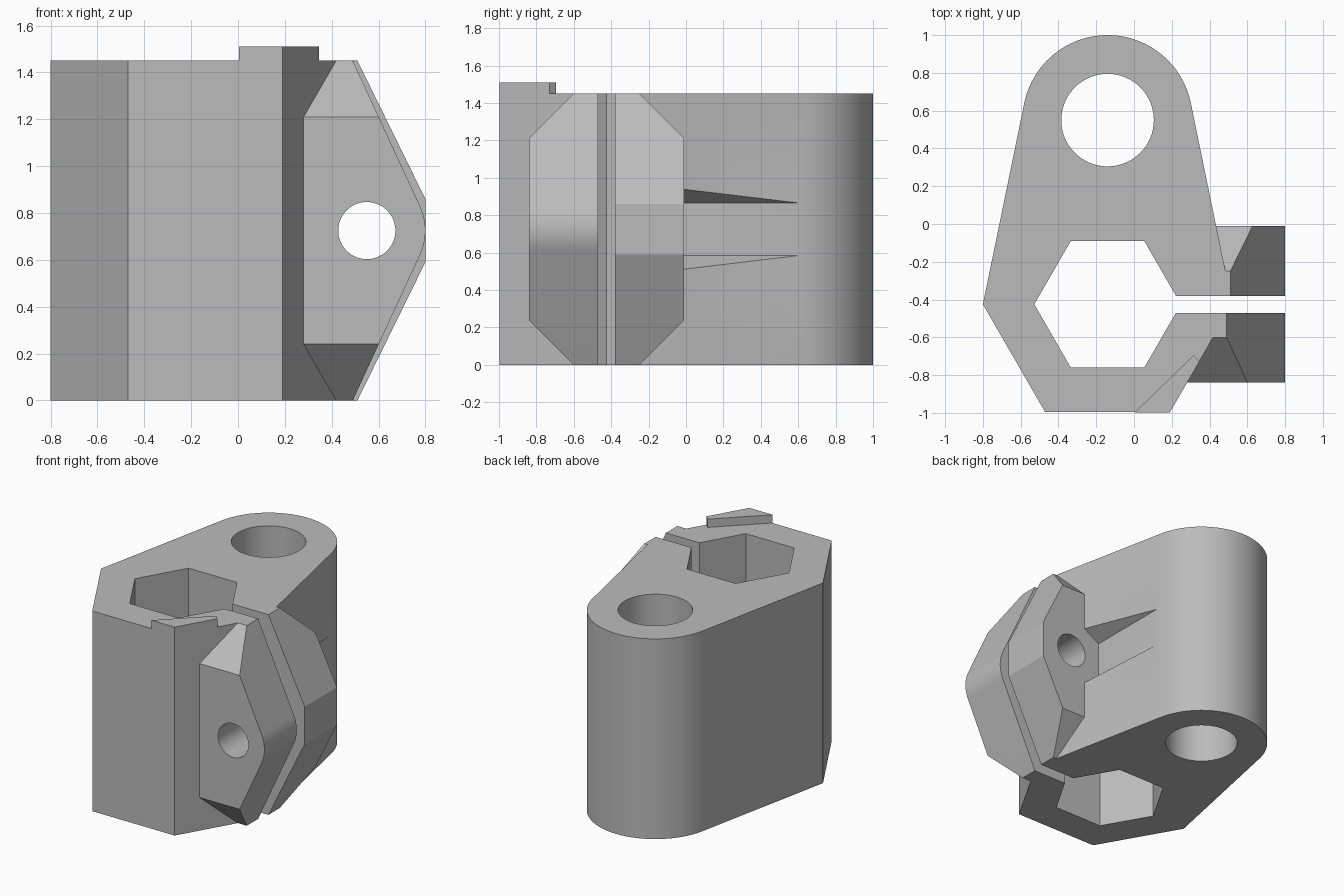
import bpy, bmesh, math
from mathutils import Vector

if "Cube" in bpy.data.objects:
    bpy.data.objects.remove(bpy.data.objects["Cube"], do_unlink=True)

H = 1.45                                   # body height
HEX = Vector((-0.14, -0.425))              # hexagonal socket centre
ROD = Vector((-0.14, 0.55))                # round bore centre
BOLT = Vector((0.55, 0.725))               # clamp bolt axis, in x and z
SLOT = (-0.47, -0.38)                      # clamp slot, in y

mat = bpy.data.materials.new("plain grey")
mat.use_nodes = True
grey = (0.5, 0.5, 0.5, 1)
mat.diffuse_color = grey
mat.node_tree.nodes["Principled BSDF"].inputs["Base Color"].default_value = grey


def arc(c, r, a, b, n):
    """Points on an arc from angle a to b in degrees."""
    steps = [math.radians(a + (b - a) * i / n) for i in range(n + 1)]
    return [(c[0] + r * math.cos(t), c[1] + r * math.sin(t)) for t in steps]


def ring(c, r, n, start=0):
    return arc(c, r, start, start + 360, n)[:-1]


def prism(name, pts, lo, hi, axis="z", cuts=()):
    """Extrude a profile along z or y, then trim with planes (point, normal)."""
    bm = bmesh.new()
    place = (lambda p, d: (p[0], p[1], d)) if axis == "z" else (lambda p, d: (p[0], d, p[1]))
    face = bm.faces.new([bm.verts.new(place(p, lo)) for p in pts])
    out = bmesh.ops.extrude_face_region(bm, geom=[face])
    shift = Vector((0, 0, hi - lo)) if axis == "z" else Vector((0, hi - lo, 0))
    bmesh.ops.translate(bm, vec=shift, verts=[v for v in out["geom"] if isinstance(v, bmesh.types.BMVert)])
    for co, no in cuts:
        cut = bmesh.ops.bisect_plane(bm, geom=bm.verts[:] + bm.edges[:] + bm.faces[:],
                                     plane_co=co, plane_no=no, clear_outer=True)
        edges = [e for e in cut["geom_cut"] if isinstance(e, bmesh.types.BMEdge)]
        bmesh.ops.holes_fill(bm, edges=edges)
    bmesh.ops.recalc_face_normals(bm, faces=bm.faces)
    me = bpy.data.meshes.new(name)
    bm.to_mesh(me)
    bm.free()
    me.materials.append(mat)
    ob = bpy.data.objects.new(name, me)
    bpy.context.collection.objects.link(ob)
    return ob


def combine(target, tool, operation):
    """Apply a boolean and discard the tool."""
    mod = target.modifiers.new("boolean", "BOOLEAN")
    mod.operation, mod.object, mod.solver = operation, tool, "EXACT"
    bpy.context.view_layer.objects.active = target
    bpy.ops.object.modifier_apply(modifier=mod.name)
    bpy.data.objects.remove(tool, do_unlink=True)


# Body: half hexagon at the front, tapering to a round back
profile = arc(HEX, 0.66, -180, 0, 3) + arc(ROD, 0.45, 11.6, 168.4, 48)
body = prism("clamp_body", profile, 0, H)


# Clamp ears, with their outer upper and lower corners chamfered
def chamfers(y, side):
    return [((0, y, BOLT.y + s * 0.485), (0, side, s)) for s in (-1, 1)]


tip = arc(BOLT, 0.25, -24.8, 24.8, 12)
front_outline = [(0.1, 0), (0.49, 0)] + tip + [(0.49, H), (0.1, H)]
back_outline = [(0.2, 0), (0.51, 0), (0.8, 0.59), (0.8, 0.86), (0.51, H), (0.2, H)]
front_ear = prism("front_ear", front_outline, -0.84, SLOT[0], "y", chamfers(-0.84, -1))
back_ear = prism("back_ear", back_outline, SLOT[1], -0.01, "y", chamfers(-0.01, 1))
for ear in (front_ear, back_ear):
    combine(body, ear, "UNION")

# Socket, bore, clamp slot, bolt hole and clearance for the bolt head
slot = [(HEX.x, SLOT[0]), (1, SLOT[0]), (1, SLOT[1]), (HEX.x, SLOT[1])]
cutters = [
    prism("socket_cut", ring(HEX, 0.388, 6), -1, 2),
    prism("bore_cut", ring(ROD, 0.245, 64), -1, 2),
    prism("slot_cut", slot, -1, 2),
    prism("bolt_cut", ring(BOLT, 0.122, 48), -1.5, 0.5, "y"),
    prism("bolt_head_cut", ring(BOLT, 0.28, 6, 30), -0.01, 0.9, "y"),
]
for cutter in cutters:
    combine(body, cutter, "DIFFERENCE")

# Raised tab on the front corner of the top
prism("top_tab", [(0.005, -0.997), (0.19, -0.997), (0.345, -0.73), (0.315, -0.695)], H, H + 0.06)

# Smooth the round walls only
body.data.shade_smooth()
body.data.set_sharp_from_angle(angle=math.radians(20))
